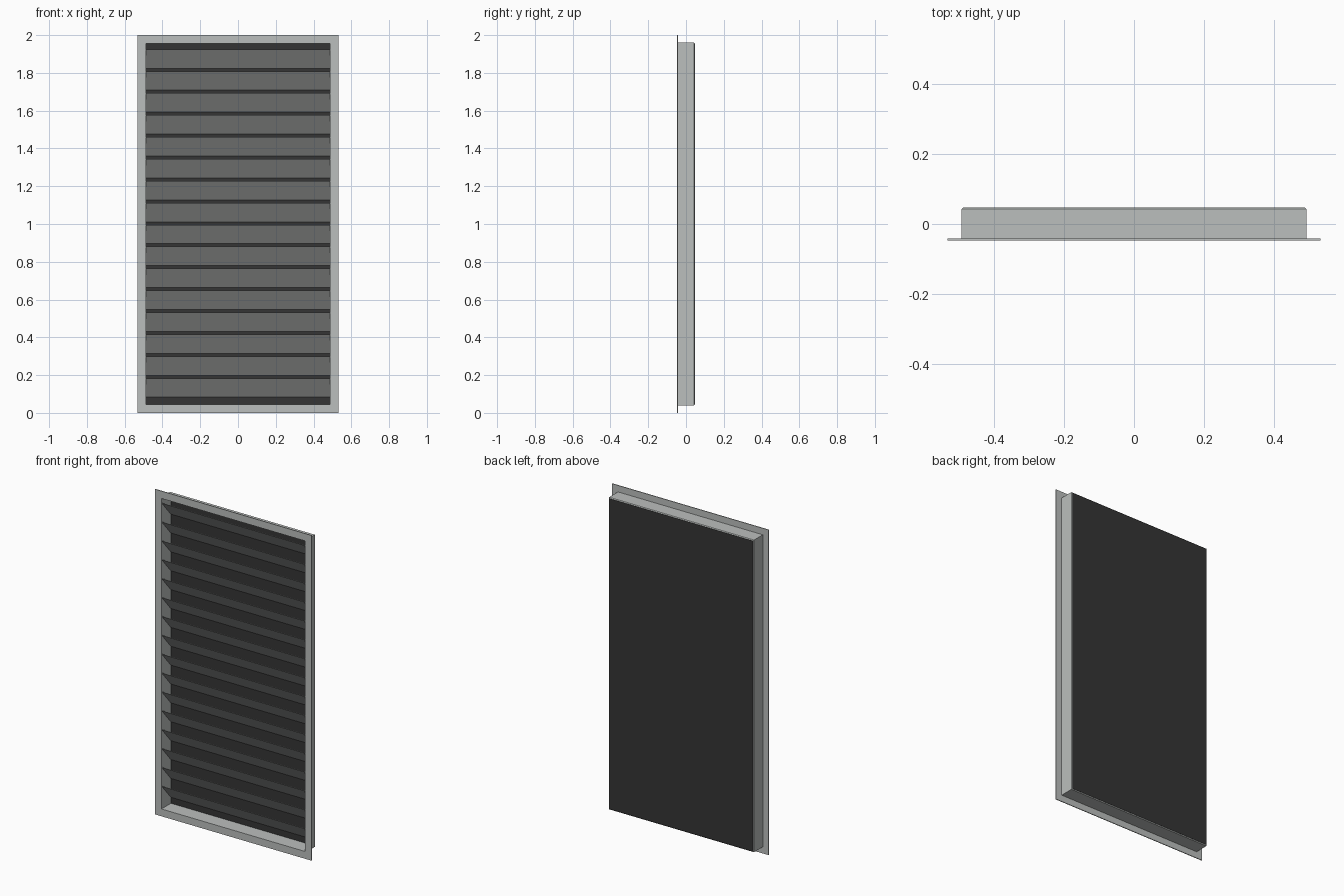
import bpy, bmesh, math
from mathutils import Matrix

if "Cube" in bpy.data.objects:
    bpy.data.objects.remove(bpy.data.objects["Cube"])


def material(name, rgb):
    m = bpy.data.materials.new(name)
    m.diffuse_color = (*rgb, 1.0)
    m.use_nodes = True
    m.node_tree.nodes["Principled BSDF"].inputs["Base Color"].default_value = m.diffuse_color
    return m


GREY = material("light grey metal", (0.50, 0.52, 0.51))
DARK = material("dark backing", (0.036, 0.036, 0.036))


def finish(bm, name, mat):
    bmesh.ops.recalc_face_normals(bm, faces=bm.faces)
    mesh = bpy.data.meshes.new(name)
    bm.to_mesh(mesh)
    bm.free()
    mesh.materials.append(mat)
    ob = bpy.data.objects.new(name, mesh)
    bpy.context.collection.objects.link(ob)
    return ob


# Outer frame: front flange and sleeve, one profile swept around a rectangle
# profile points are (half width, y)
profile = [(0.533, -0.047), (0.533, -0.042), (0.493, -0.042),
           (0.493, 0.043), (0.488, 0.047), (0.488, -0.047)]
bm = bmesh.new()
rings = []
for hx, y in profile:
    hz = hx + 0.467
    rings.append([bm.verts.new((sx * hx, y, 1.0 + sz * hz))
                  for sx, sz in ((-1, -1), (1, -1), (1, 1), (-1, 1))])
for i, ring in enumerate(rings):
    nxt = rings[(i + 1) % len(rings)]
    for j in range(4):
        k = (j + 1) % 4
        bm.faces.new((ring[j], ring[k], nxt[k], nxt[j]))
finish(bm, "frame", GREY)

# Dark panel closing the back of the sleeve
bm = bmesh.new()
bmesh.ops.create_cube(bm, size=1.0, matrix=Matrix.Translation((0, 0.046, 1.0))
                      @ Matrix.Diagonal((0.976, 0.003, 1.91, 1)))
finish(bm, "back_panel", DARK)

# Sloping blades: high at the front, low at the back
COUNT, FIRST, PITCH = 16, 0.083, 0.1161
RISE, FRONT, BACK, THICK = 0.10, -0.044, 0.043, 0.004
bm = bmesh.new()
for i in range(COUNT):
    z = FIRST + i * PITCH
    section = [(FRONT, z + RISE), (FRONT + THICK, z + RISE),
               (BACK, z + THICK), (BACK, z)]
    ends = [[bm.verts.new((x, y, h)) for y, h in section]
            for x in (-0.488, 0.488)]
    bm.faces.new(ends[0])
    bm.faces.new(ends[1])
    for j in range(4):
        k = (j + 1) % 4
        bm.faces.new((ends[0][j], ends[0][k], ends[1][k], ends[1][j]))
finish(bm, "louver_blades", GREY)
